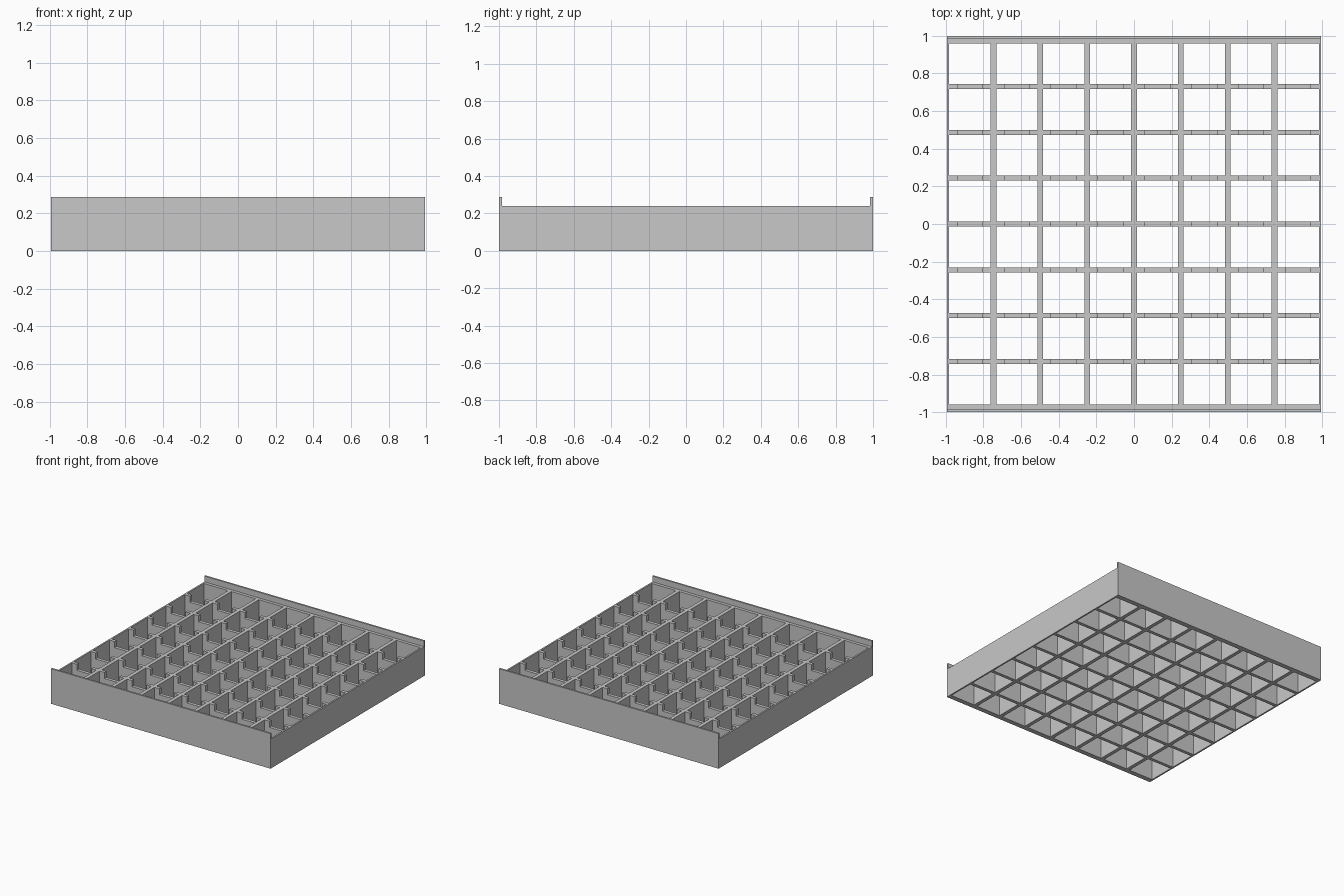
import bpy
import bmesh
from mathutils import Vector

cube = bpy.data.objects.get("Cube")
if cube:
    bpy.data.objects.remove(cube, do_unlink=True)

HALF_X, HALF_Y = 0.995, 1.0
HEIGHT, LIP_HEIGHT = 0.24, 0.287
SIDE_T, END_T, LIP_T = 0.013, 0.04, 0.015
RAIL_T, DIVIDER_T = 0.03, 0.027
PITCH_X, PITCH_Y = 0.249, 0.2435
NOTCH_HALF, NOTCH_DEPTH = 0.067, 0.05
INNER_Y = HALF_Y - END_T

grey = bpy.data.materials.new("light_grey")
grey.use_nodes = True
colour = (0.58, 0.58, 0.58, 1)
grey.diffuse_color = colour
grey.node_tree.nodes["Principled BSDF"].inputs["Base Color"].default_value = colour


def extrude_profile(bm, points, direction):
    """Add a solid made by pushing a flat outline along a direction."""
    face = bm.faces.new([bm.verts.new(p) for p in points])
    cap = bmesh.ops.extrude_face_region(bm, geom=[face], use_keep_orig=True)
    verts = [g for g in cap["geom"] if isinstance(g, bmesh.types.BMVert)]
    bmesh.ops.translate(bm, verts=verts, vec=Vector(direction))


def finish(name, bm):
    bmesh.ops.recalc_face_normals(bm, faces=bm.faces[:])
    mesh = bpy.data.meshes.new(name)
    bm.to_mesh(mesh)
    bm.free()
    mesh.materials.append(grey)
    obj = bpy.data.objects.new(name, mesh)
    bpy.context.collection.objects.link(obj)


# End walls: stepped section with a thin raised lip on the outside
for name, s in (("front_wall", -1), ("back_wall", 1)):
    section = [(HALF_Y, 0), (HALF_Y, LIP_HEIGHT), (HALF_Y - LIP_T, LIP_HEIGHT),
               (HALF_Y - LIP_T, HEIGHT), (INNER_Y, HEIGHT), (INNER_Y, 0)]
    bm = bmesh.new()
    extrude_profile(bm, [(-HALF_X, s * y, z) for y, z in section], (2 * HALF_X, 0, 0))
    finish(name, bm)


def long_wall(name, x0, x1):
    bm = bmesh.new()
    section = [(x0, 0), (x1, 0), (x1, HEIGHT), (x0, HEIGHT)]
    extrude_profile(bm, [(x, -INNER_Y, z) for x, z in section], (0, 2 * INNER_Y, 0))
    finish(name, bm)


# Thin side walls and the rails running front to back
long_wall("right_side_wall", -HALF_X, SIDE_T - HALF_X)
long_wall("left_side_wall", HALF_X - SIDE_T, HALF_X)
rails = [i * PITCH_X for i in range(-3, 4)]
for i, x in enumerate(rails):
    long_wall(f"long_rail_{i + 1}", x - RAIL_T / 2, x + RAIL_T / 2)

# Cross dividers: one notched piece in every bay between the rails
starts = [SIDE_T - HALF_X] + [x + RAIL_T / 2 for x in rails]
ends = [x - RAIL_T / 2 for x in rails] + [HALF_X - SIDE_T]
for row in range(-3, 4):
    y = row * PITCH_Y - DIVIDER_T / 2
    bm = bmesh.new()
    for x0, x1 in zip(starts, ends):
        mid, low = (x0 + x1) / 2, HEIGHT - NOTCH_DEPTH
        a, b = mid - NOTCH_HALF, mid + NOTCH_HALF
        outline = [(x0, 0), (x1, 0), (x1, HEIGHT), (b, HEIGHT), (b, low),
                   (a, low), (a, HEIGHT), (x0, HEIGHT)]
        extrude_profile(bm, [(x, y, z) for x, z in outline], (0, DIVIDER_T, 0))
    finish(f"cross_divider_{row + 4}", bm)
